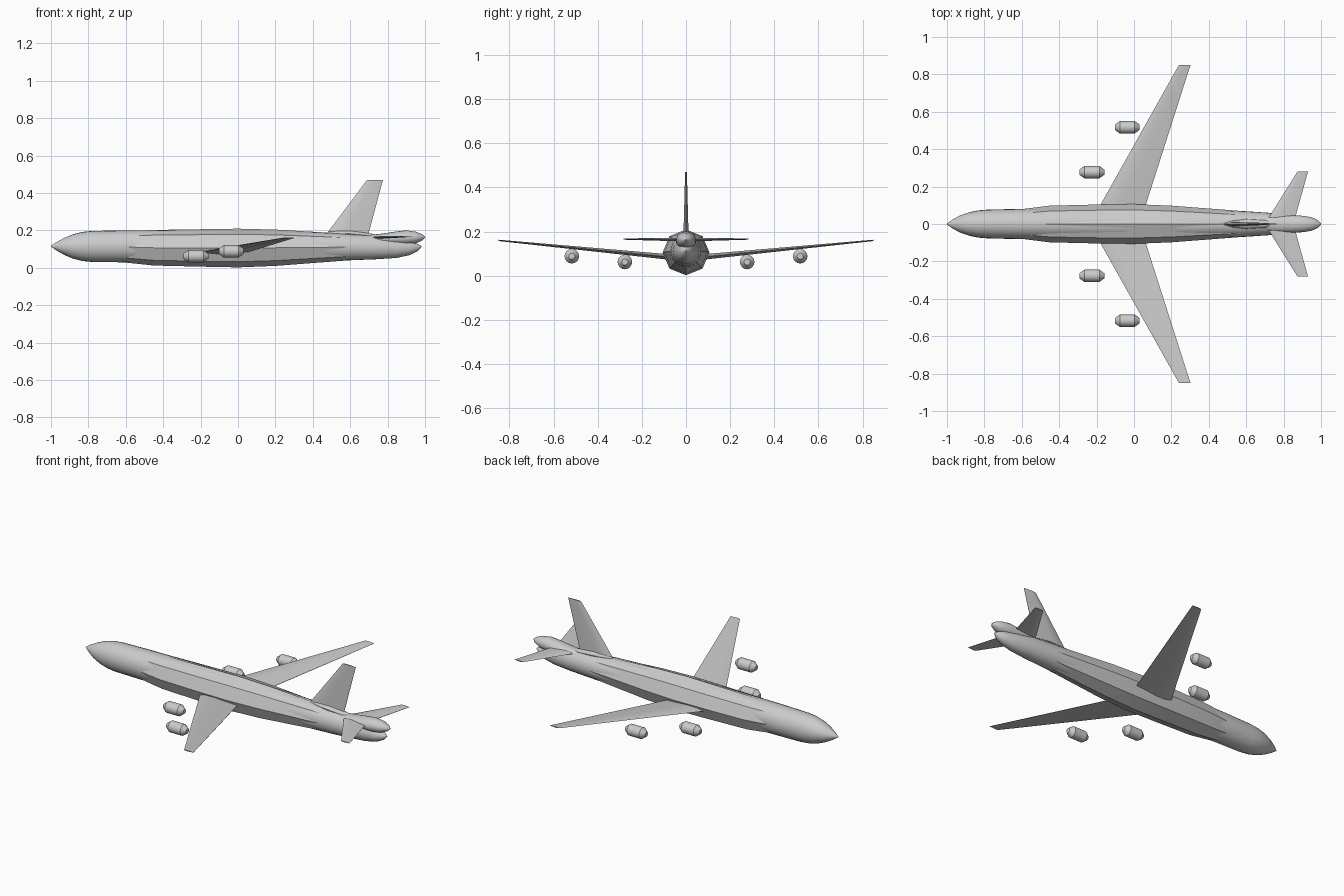
import bpy, bmesh
from math import sin, cos, pi, radians
from mathutils import Vector

cube = bpy.data.objects.get("Cube")
if cube:
    bpy.data.objects.remove(cube, do_unlink=True)

grey = bpy.data.materials.new("light grey")
grey.use_nodes = True
GREY = (0.6, 0.6, 0.6, 1)
grey.diffuse_color = GREY
grey.node_tree.nodes["Principled BSDF"].inputs["Base Color"].default_value = GREY


def loft(name, rings, smooth=True):
    """Skin a list of equal-length closed rings and cap both ends."""
    bm = bmesh.new()
    rows = [[bm.verts.new(p) for p in ring] for ring in rings]
    n = len(rows[0])
    for a, b in zip(rows, rows[1:]):
        for i in range(n):
            j = (i + 1) % n
            bm.faces.new((a[i], a[j], b[j], b[i]))
    bm.faces.new(rows[0])
    bm.faces.new(rows[-1])
    bmesh.ops.remove_doubles(bm, verts=bm.verts, dist=1e-5)
    bmesh.ops.recalc_face_normals(bm, faces=bm.faces)
    mesh = bpy.data.meshes.new(name)
    bm.to_mesh(mesh)
    bm.free()
    mesh.materials.append(grey)
    obj = bpy.data.objects.new(name, mesh)
    bpy.context.collection.objects.link(obj)
    if smooth:
        bpy.ops.object.select_all(action='DESELECT')
        obj.select_set(True)
        bpy.context.view_layer.objects.active = obj
        bpy.ops.object.shade_smooth_by_angle(angle=radians(35))
    return obj


def body(name, stations, sides, y=0):
    """Stations are (x, bottom z, top z, half width)."""
    rings = []
    for x, low, high, w in stations:
        mid, r = (low + high) / 2, (high - low) / 2
        rings.append([(x, y + w * cos(2 * pi * i / sides), mid + r * sin(2 * pi * i / sides))
                      for i in range(sides)])
    return loft(name, rings)


# Thin lens section: chord fraction and thickness fraction
SECTION = [(0, 0), (0.15, 0.8), (0.4, 1), (1, 0.1), (1, -0.1), (0.4, -1), (0.15, -0.8)]


def fin(name, root, tip, up):
    """Each end is (leading edge point, chord, half thickness)."""
    rings = [[Vector(p) + Vector((c * chord, 0, 0)) + Vector(up) * t * half for c, t in SECTION]
             for p, chord, half in (root, tip)]
    return loft(name, rings)


# Fuselage
body("fuselage", [(-1, .113, .117, .003), (-.97, .092, .137, .024), (-.93, .069, .159, .046),
                  (-.88, .048, .18, .063), (-.83, .036, .192, .073), (-.78, .031, .197, .077),
                  (-.6, .029, .2, .081), (0, .029, .203, .085), (.3, .031, .195, .08),
                  (.6, .04, .182, .068), (.75, .046, .173, .058), (.85, .053, .16, .046),
                  (.92, .068, .143, .034), (.96, .088, .128, .02), (.98, .11, .116, .004)], 24)

# Faceted wing box around the middle of the fuselage
body("wing_box_fairing", [(-.66, .034, .192, .072), (-.45, .012, .202, .098),
                          (-.2, .006, .206, .104), (0, .002, .209, .106),
                          (.2, .01, .204, .098), (.62, .042, .18, .066)], 8)

# Rounded tail cone above the fuselage end
body("tail_cone", [(.64, .155, .172, .01), (.7, .138, .176, .034), (.76, .128, .181, .044),
                   (.84, .122, .193, .046), (.9, .122, .2, .044), (.95, .13, .193, .036),
                   (.985, .146, .179, .02), (1, .16, .166, .004)], 20)

# Small fairing at the foot of the upright fin
body("fin_fairing", [(.48, .175, .192, .004), (.53, .17, .199, .018),
                     (.6, .165, .199, .026), (.7, .16, .185, .02), (.76, .16, .174, .005)], 12)

# Upright tail fin
fin("tail_fin", ((.465, 0, .17), .23, .012), ((.69, 0, .47), .085, .004), (0, 1, 0))

# Wings, tailplanes and engines on both sides
for side, s in (("right", 1), ("left", -1)):
    fin(side + "_wing", ((-.22, s * .03, .08), .26, .013),
        ((.24, s * .85, .16), .062, .003), (0, 0, 1))
    fin(side + "_tailplane", ((.705, s * .01, .163), .15, .008),
        ((.875, s * .282, .166), .056, .003), (0, 0, 1))
    for place, x, y, z in (("inner", -.225, .277, .062), ("outer", -.036, .517, .088)):
        profile = [(-.066, .014), (-.04, .033), (.04, .033), (.066, .014)]
        body(f"{side}_{place}_engine",
             [(x + dx, z - r, z + r, r) for dx, r in profile], 16, s * y)
